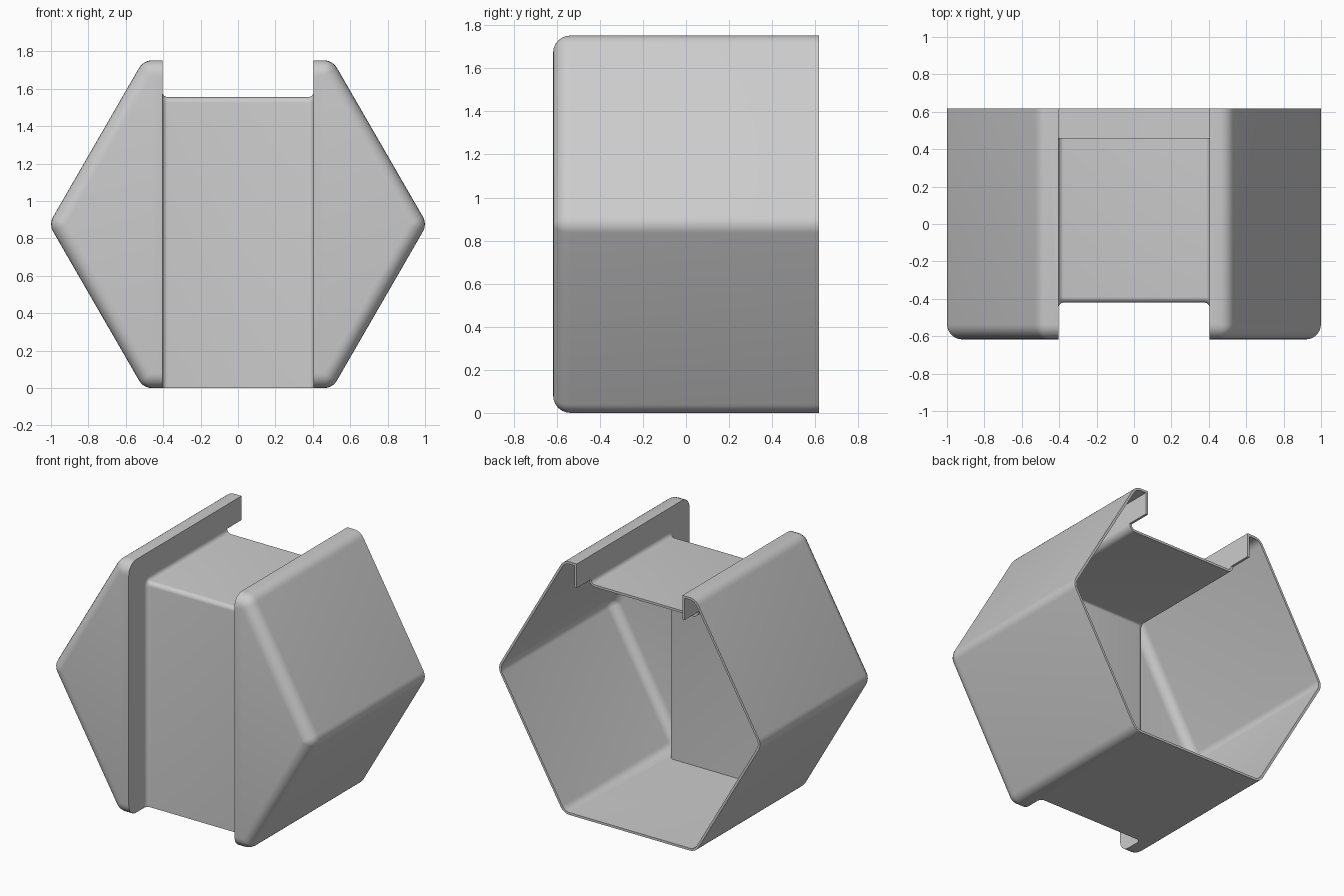
import bpy, bmesh
from math import pi, sin, cos, radians
from mathutils import Vector

APOTHEM, FILLET = 0.876, 0.08      # hexagon half height and outer rounding
HALF_DEPTH = 0.617
CHANNEL_X, CHANNEL_Y, CHANNEL_Z = 0.405, -0.42, 1.555
SOFT = 0.03                        # small rounding inside the channel
NOTCH_Y = 0.46
WALL = 0.016
STEPS = 6

if "Cube" in bpy.data.objects:
    bpy.data.objects.remove(bpy.data.objects["Cube"], do_unlink=True)


def make_material(name, value):
    mat = bpy.data.materials.new(name)
    mat.use_nodes = True
    colour = (value, value, value, 1)
    mat.diffuse_color = colour
    mat.node_tree.nodes["Principled BSDF"].inputs["Base Color"].default_value = colour
    return mat


def loft(name, rings):
    """Join equal rings of points into a closed, capped solid."""
    bm = bmesh.new()
    loops = [[bm.verts.new(p) for p in ring] for ring in rings]
    count = len(loops[0])
    for a, b in zip(loops, loops[1:]):
        for i in range(count):
            j = (i + 1) % count
            bm.faces.new((a[i], a[j], b[j], b[i]))
    bm.faces.new(loops[0])
    bm.faces.new(loops[-1])
    bmesh.ops.remove_doubles(bm, verts=bm.verts, dist=1e-5)
    bmesh.ops.recalc_face_normals(bm, faces=bm.faces)
    mesh = bpy.data.meshes.new(name)
    bm.to_mesh(mesh)
    bm.free()
    obj = bpy.data.objects.new(name, mesh)
    bpy.context.collection.objects.link(obj)
    return obj


def arc(start, end):
    return [radians(start + (end - start) * i / STEPS) for i in range(STEPS + 1)]


def hexagon(y, radius):
    """Hexagon ring at depth y whose corners are rounded by radius."""
    core = (APOTHEM - FILLET) / cos(pi / 6)
    ring = []
    for corner in range(0, 360, 60):
        c = radians(corner)
        for a in arc(corner - 30, corner + 30):
            ring.append((core * cos(c) + radius * cos(a), y,
                         APOTHEM + core * sin(c) + radius * sin(a)))
    return ring


# Rounded hexagonal body
front = -HALF_DEPTH + FILLET
rings = [hexagon(HALF_DEPTH, FILLET)]
rings += [hexagon(front - FILLET * sin(a), FILLET * cos(a)) for a in arc(0, 90)]
body = loft("hexagonal_housing", rings)

# Channel cutter: U section swept over the top and down the front
inner = CHANNEL_X - SOFT
section = [(CHANNEL_X, 0.35)]
section += [(inner + SOFT * cos(a), SOFT - SOFT * sin(a)) for a in arc(0, 90)]
section += [(-x, h) for x, h in reversed(section)]
pivot = Vector((0, CHANNEL_Y + SOFT, CHANNEL_Z - SOFT))
path = [(Vector((0, 1, pivot.z)), pi / 2)]
path += [(pivot, a) for a in arc(90, 180)]
path += [(Vector((0, pivot.y, -0.3)), pi)]
cutter = loft("channel_cutter", [
    [(x, p.y + (SOFT + h) * cos(a), p.z + (SOFT + h) * sin(a)) for x, h in section]
    for p, a in path])
cutter.hide_render = True

bpy.context.view_layer.objects.active = body
cut = body.modifiers.new("channel", "BOOLEAN")
cut.operation, cut.solver, cut.object = "DIFFERENCE", "EXACT", cutter
bpy.ops.object.modifier_apply(modifier=cut.name)
bpy.data.objects.remove(cutter, do_unlink=True)

# Open the back and shorten the channel floor
bm = bmesh.new()
bm.from_mesh(body.data)
back = [f for f in bm.faces if f.calc_center_median().y > HALF_DEPTH - 0.01]
bmesh.ops.delete(bm, geom=back, context="FACES")


def is_floor(face):
    c = face.calc_center_median()
    return (abs(c.x) < CHANNEL_X - 1e-4 and face.normal.z > 0.05
            and CHANNEL_Z - 0.01 < c.z < CHANNEL_Z + SOFT)


floor = [f for f in bm.faces if is_floor(f)]
geom = floor + list({e for f in floor for e in f.edges}) + list({v for f in floor for v in f.verts})
bmesh.ops.bisect_plane(bm, geom=geom, plane_co=(0, NOTCH_Y, 0), plane_no=(0, 1, 0))
tail = [f for f in bm.faces if is_floor(f) and f.calc_center_median().y > NOTCH_Y]
bmesh.ops.delete(bm, geom=tail, context="FACES")
bm.to_mesh(body.data)
bm.free()

# Thin wall
shell = body.modifiers.new("wall", "SOLIDIFY")
shell.thickness, shell.offset = WALL, -1
shell.use_even_offset = True
bpy.ops.object.modifier_apply(modifier=shell.name)

body.data.materials.clear()
body.data.materials.append(make_material("plain_grey", 0.6))
bpy.ops.object.select_all(action="DESELECT")
body.select_set(True)
bpy.ops.object.shade_smooth_by_angle(angle=radians(35))
